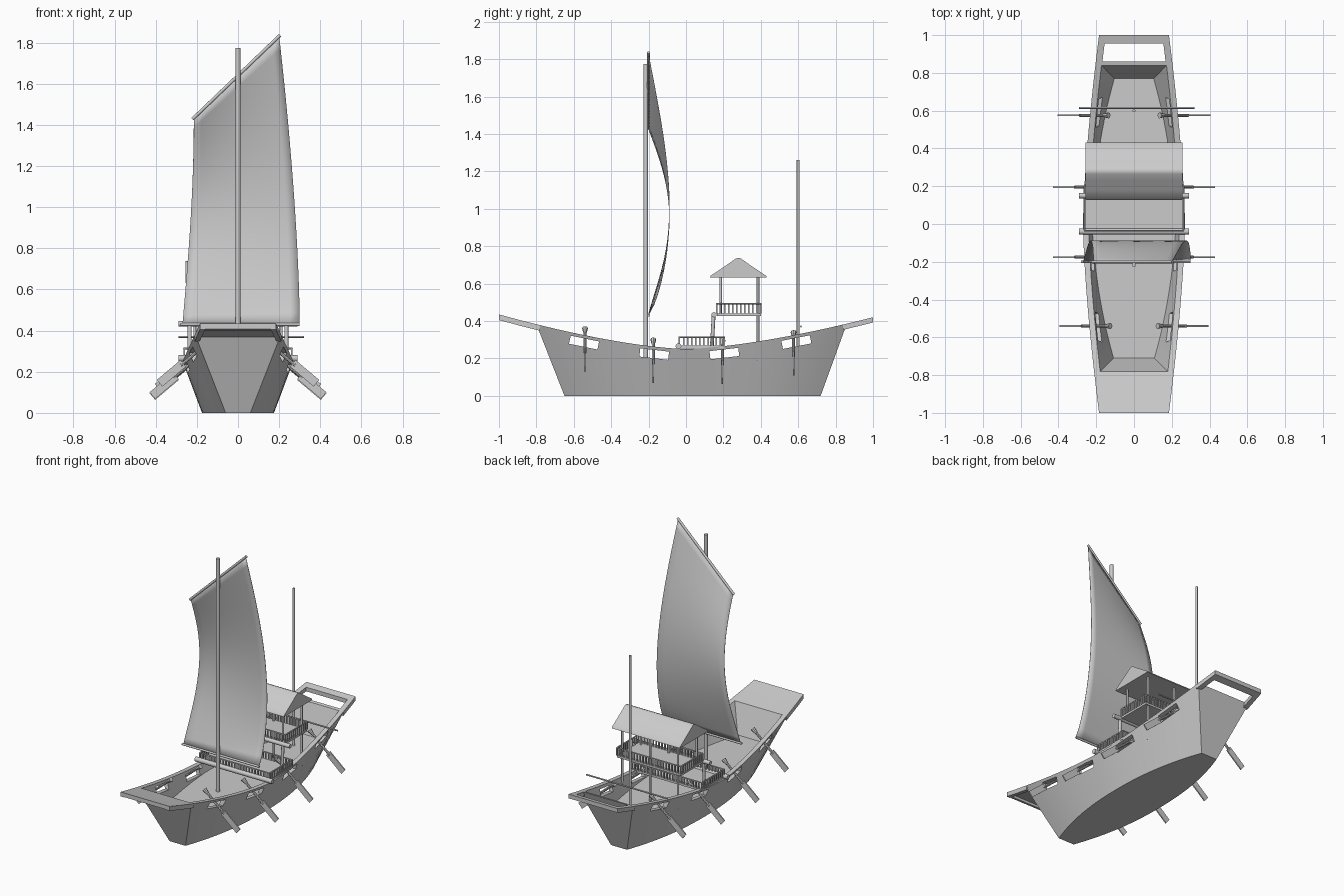
import bpy, bmesh, math
from mathutils import Matrix, Vector

if "Cube" in bpy.data.objects:
    bpy.data.objects.remove(bpy.data.objects["Cube"])


def half_width(y):
    return 0.27 - 0.085 * abs(y) ** 1.5


def sheer(y):
    return 0.25 + (0.185 if y < 0 else 0.17) * abs(y) ** 1.5


def add_box(bm, size, loc, rot=Matrix()):
    bmesh.ops.create_cube(bm, size=1, matrix=Matrix.Translation(loc) @ rot @ Matrix.Diagonal((*size, 1)))


def add_rod(bm, a, b, r, r2=None, n=12):
    a, b = Vector(a), Vector(b)
    d = b - a
    m = Matrix.Translation((a + b) / 2) @ d.to_track_quat('Z', 'Y').to_matrix().to_4x4()
    bmesh.ops.create_cone(bm, cap_ends=True, segments=n, radius1=r, radius2=r if r2 is None else r2,
                          depth=d.length, matrix=m)


def add_slab(bm, ys, inner, outer, th, drop=0.0):
    # strip that follows the sheer line between two x functions
    rings = []
    for y in ys:
        z = sheer(y) - drop
        rings.append([bm.verts.new(p) for p in ((inner(y), y, z - th), (outer(y), y, z - th),
                                                (outer(y), y, z), (inner(y), y, z))])
    for a, b in zip(rings, rings[1:]):
        for k in range(4):
            bm.faces.new((a[k], a[(k + 1) % 4], b[(k + 1) % 4], b[k]))
    bm.faces.new(rings[0])
    bm.faces.new(rings[-1])


def finish(name, bm, angle=35):
    bmesh.ops.recalc_face_normals(bm, faces=bm.faces)
    me = bpy.data.meshes.new(name)
    bm.to_mesh(me)
    bm.free()
    ob = bpy.data.objects.new(name, me)
    bpy.context.collection.objects.link(ob)
    bpy.ops.object.select_all(action='DESELECT')
    ob.select_set(True)
    bpy.context.view_layer.objects.active = ob
    if angle:
        bpy.ops.object.shade_smooth_by_angle(angle=math.radians(angle))
    return ob


def rod(name, a, b, r, r2=None):
    bm = bmesh.new()
    add_rod(bm, a, b, r, r2)
    return finish(name, bm)


# Hull: four perimeter rings (keel, outer rim, inner rim, deck) bridged together
N = 28
DECK = 0.19


def lerp(a, b, t):
    return a + (b - a) * t


def keel_w(t):
    return 0.06 + 0.115 * (1 - abs(2 * t - 1) ** 2.2)


def deck_w(t):
    y = lerp(-0.8, 0.86, t)
    return lerp(keel_w(t), half_width(y), DECK / sheer(y)) - 0.026


def ring(bm, y0, y1, w, z):
    pts = [(w(t), lerp(y0, y1, t), z(lerp(y0, y1, t))) for t in (i / N for i in range(N + 1))]
    return [bm.verts.new((-x, y, h)) for x, y, h in pts] + [bm.verts.new(p) for p in reversed(pts)]


bm = bmesh.new()
rings = [ring(bm, -0.65, 0.72, keel_w, lambda y: 0),
         ring(bm, -0.80, 0.86, lambda t: half_width(lerp(-0.8, 0.86, t)), sheer),
         ring(bm, -0.78, 0.84, lambda t: half_width(lerp(-0.8, 0.86, t)) - 0.03, sheer),
         ring(bm, -0.71, 0.77, deck_w, lambda y: DECK)]
P = len(rings[0])
for a, b in zip(rings, rings[1:]):
    for k in range(P):
        bm.faces.new((a[k], a[(k + 1) % P], b[(k + 1) % P], b[k]))
for r in (rings[0], rings[-1]):
    for i in range(N):
        bm.faces.new((r[i], r[i + 1], r[P - 2 - i], r[P - 1 - i]))
hull = finish("hull", bm, 0)

# Oar ports cut through both sides
PORTS = (-0.545, -0.17, 0.205, 0.59)
bm = bmesh.new()
for y in PORTS:
    slope = math.atan2(sheer(y + 0.07) - sheer(y - 0.07), 0.14)
    add_box(bm, (1, 0.155, 0.044), (0, y, sheer(y) - 0.04), Matrix.Rotation(slope, 4, 'X'))
cutter = finish("port_cutter", bm, 0)
cutter.hide_render = True
mod = hull.modifiers.new("ports", 'BOOLEAN')
mod.operation, mod.solver, mod.object = 'DIFFERENCE', 'EXACT', cutter
bpy.context.view_layer.objects.active = hull
bpy.ops.object.modifier_apply(modifier=mod.name)
bpy.data.objects.remove(cutter)
bpy.ops.object.select_all(action='DESELECT')
hull.select_set(True)
bpy.ops.object.shade_smooth_by_angle(angle=math.radians(30))

# Bow platform and open stern frame
bow, stern = (-1, -0.9, -0.78), (0.84, 0.92, 1.0)
bm = bmesh.new()
add_slab(bm, bow, lambda y: -half_width(y), half_width, 0.012)
add_slab(bm, (-1, -0.975), lambda y: -half_width(y), half_width, 0.028)
for s in (-1, 1):
    add_slab(bm, bow, lambda y: s * (half_width(y) - 0.025), lambda y: s * half_width(y), 0.03)
finish("bow_platform", bm, 0)
bm = bmesh.new()
for s in (-1, 1):
    add_slab(bm, stern, lambda y: s * (half_width(y) - 0.035), lambda y: s * half_width(y), 0.028)
add_slab(bm, (0.955, 1.0), lambda y: -half_width(y), half_width, 0.028)
finish("stern_frame", bm, 0)

# Masts, spars
rod("main_mast", (0, -0.215, DECK), (0, -0.215, 1.775), 0.012)
rod("aft_mast", (0, 0.6, DECK), (0, 0.6, 1.26), 0.008)
rod("aft_crossbar", (-0.29, 0.615, 0.37), (0.32, 0.615, 0.37), 0.005)
rod("sail_boom", (-0.28, -0.2, 0.43), (0.3, -0.2, 0.43), 0.007)
rod("sail_yard", (-0.222, -0.2, 1.428), (0.204, -0.2, 1.836), 0.008)

# Billowing sail
bm = bmesh.new()
U, V = 12, 24
grid = []
for i in range(U + 1):
    u = i / U
    for j in range(V + 1):
        v = j / V
        left = -0.27 + 0.055 * math.sin(v * math.pi / 2)
        right = 0.3 - 0.1 * v ** 1.6
        y = -0.2 + 0.113 * math.sin(math.pi * v ** lerp(1.08, 0.76, u))
        grid.append(bm.verts.new((lerp(left, right, u), y, lerp(0.43, lerp(1.43, 1.83, u), v))))
for i in range(U):
    for j in range(V):
        a = i * (V + 1) + j
        bm.faces.new((grid[a], grid[a + V + 1], grid[a + V + 2], grid[a + 1]))
sail = finish("sail", bm, 60)
sail.modifiers.new("cloth", 'SOLIDIFY').thickness = 0.003


# Platforms with baluster railings
def platform(name, hx, y0, y1, z, rail):
    bm = bmesh.new()
    add_box(bm, (2 * hx, y1 - y0, 0.014), (0, (y0 + y1) / 2, z - 0.007))
    finish(name + "_floor", bm, 0)
    bm = bmesh.new()
    c = [(-hx, y0), (hx, y0), (hx, y1), (-hx, y1)]
    for k in range(4):
        a, b = Vector(c[k]), Vector(c[(k + 1) % 4])
        add_rod(bm, (*a, z + rail), (*b, z + rail), 0.005, n=6)
        n = round((b - a).length / 0.022)
        for i in range(n):
            p = a.lerp(b, i / n)
            add_box(bm, (0.008, 0.008, rail), (p.x, p.y, z + rail / 2))
    finish(name + "_railing", bm)


platform("lower_platform", 0.262, -0.035, 0.205, 0.268, 0.045)
platform("upper_platform", 0.24, 0.165, 0.4, 0.44, 0.052)
rod("lower_beam", (-0.29, -0.04, 0.265), (0.29, -0.04, 0.265), 0.016)
rod("upper_beam", (-0.29, 0.15, 0.433), (0.29, 0.15, 0.433), 0.014)

# Cabin posts
for i, x in enumerate((-0.21, 0, 0.21)):
    rod(f"back_post_{i}", (x, 0.385, DECK), (x, 0.385, 0.64), 0.007)
    rod(f"front_post_{i}", (x, 0.185, 0.43), (x, 0.185, 0.64), 0.007)
for s, side in ((-1, "left"), (1, "right")):
    rod(side + "_beam_post", (s * 0.235, 0.138, 0.26), (s * 0.235, 0.148, 0.435), 0.01)

# Gabled roof with gently curved slopes
bm = bmesh.new()
half = [(0.152, 0.632), (0.148, 0.642), (0.10, 0.674), (0.05, 0.708), (0.015, 0.733)]
prof = [(-d, z) for d, z in half] + [(0, 0.738)] + [(d, z) for d, z in reversed(half)]
face = bm.faces.new([bm.verts.new((-0.256, 0.28 + d, z)) for d, z in prof])
ext = bmesh.ops.extrude_face_region(bm, geom=[face], use_keep_orig=True)
bmesh.ops.translate(bm, vec=(0.512, 0, 0), verts=[e for e in ext['geom'] if isinstance(e, bmesh.types.BMVert)])
finish("cabin_roof", bm, 45)

# Oars: (y, grip x, grip z), all at the same slant
for i, (y, x, z) in enumerate(((-0.54, 0.125, 0.36), (-0.175, 0.16, 0.30),
                               (0.195, 0.16, 0.295), (0.575, 0.135, 0.34))):
    for s, side in ((-1, "left"), (1, "right")):
        bm = bmesh.new()
        a = Vector((s * x, y, z))
        d = Vector((s * 0.765, 0, -0.644))
        add_rod(bm, a, a + d * 0.04, 0.016, 0.008, 8)
        add_rod(bm, a + d * 0.03, a + d * 0.2, 0.008, n=8)
        add_box(bm, (0.008, 0.042, 0.15), a + d * 0.26, d.to_track_quat('Z', 'Y').to_matrix().to_4x4())
        finish(f"{side}_oar_{i}", bm)
